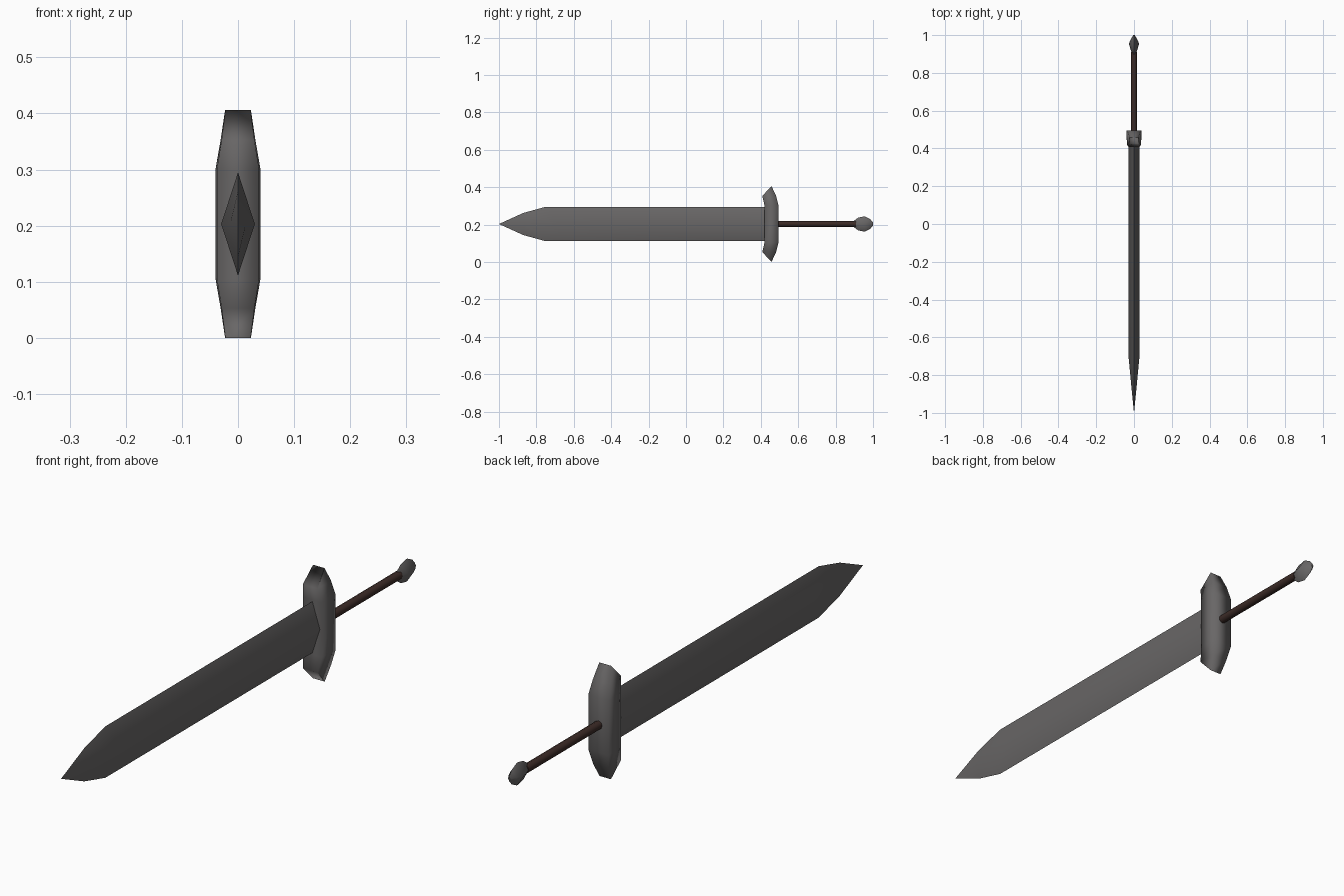
import bpy, bmesh, math

if "Cube" in bpy.data.objects:
    bpy.data.objects.remove(bpy.data.objects["Cube"])

ZC = 0.203  # height of the sword's long axis


def material(name, rgb):
    m = bpy.data.materials.new(name)
    m.diffuse_color = (*rgb, 1)
    m.use_nodes = True
    m.node_tree.nodes["Principled BSDF"].inputs["Base Color"].default_value = m.diffuse_color
    return m


steel = material("dark steel", (0.14, 0.134, 0.134))
leather = material("brown leather", (0.045, 0.024, 0.020))


def loft(name, rings, mat, angle):
    """Skin a list of equal-length vertex rings, cap the ends, weld collapsed points."""
    bm = bmesh.new()
    rows = [[bm.verts.new(p) for p in r] for r in rings]
    n = len(rows[0])
    for a, b in zip(rows, rows[1:]):
        for i in range(n):
            j = (i + 1) % n
            bm.faces.new((a[i], a[j], b[j], b[i]))
    bm.faces.new(rows[0])
    bm.faces.new(rows[-1])
    bmesh.ops.remove_doubles(bm, verts=bm.verts, dist=1e-4)
    bmesh.ops.recalc_face_normals(bm, faces=bm.faces)
    me = bpy.data.meshes.new(name)
    bm.to_mesh(me)
    bm.free()
    ob = bpy.data.objects.new(name, me)
    bpy.context.collection.objects.link(ob)
    me.materials.append(mat)
    bpy.ops.object.select_all(action='DESELECT')
    bpy.context.view_layer.objects.active = ob
    ob.select_set(True)
    bpy.ops.object.shade_smooth_by_angle(angle=math.radians(angle))
    return ob


def diamond(y_ridge, y_edge, w, h):
    return [(w, y_ridge, ZC), (0, y_edge, ZC + h), (-w, y_ridge, ZC), (0, y_edge, ZC - h)]


# Blade: diamond section tapering to a point
loft("blade", [diamond(*s) for s in (
    (0.44, 0.44, 0.03, 0.092), (-0.69, -0.75, 0.03, 0.092),
    (-0.86, -0.87, 0.014, 0.059), (-1.0, -1.0, 0, 0))], steel, 60)

# Crossguard: half profile (height from axis, front y, back y, half width), mirrored in z
half = [(0.098, 0.42, 0.495, 0.04), (0.15, 0.408, 0.482, 0.031), (0.203, 0.457, 0.457, 0.023)]
levels = [(-h, f, b, w) for h, f, b, w in reversed(half)] + half
loft("crossguard", [[(w * 0.94, f, ZC + h), (w, b, ZC + h), (-w, b, ZC + h), (-w * 0.94, f, ZC + h)]
                    for h, f, b, w in levels], steel, 100)

# Grip: thin round rod
loft("grip", [[(0.015 * math.cos(k * math.pi / 4), y, ZC + 0.015 * math.sin(k * math.pi / 4))
               for k in range(8)] for y in (0.48, 0.91)], leather, 50)

# Pommel: small faceted diamond
loft("pommel", [diamond(*s) for s in (
    (0.90, 0.895, 0.010, 0.015), (0.93, 0.92, 0.02, 0.034), (0.955, 0.955, 0.027, 0.041),
    (0.98, 0.985, 0.016, 0.026), (1.0, 1.0, 0.004, 0.008))], steel, 60)
